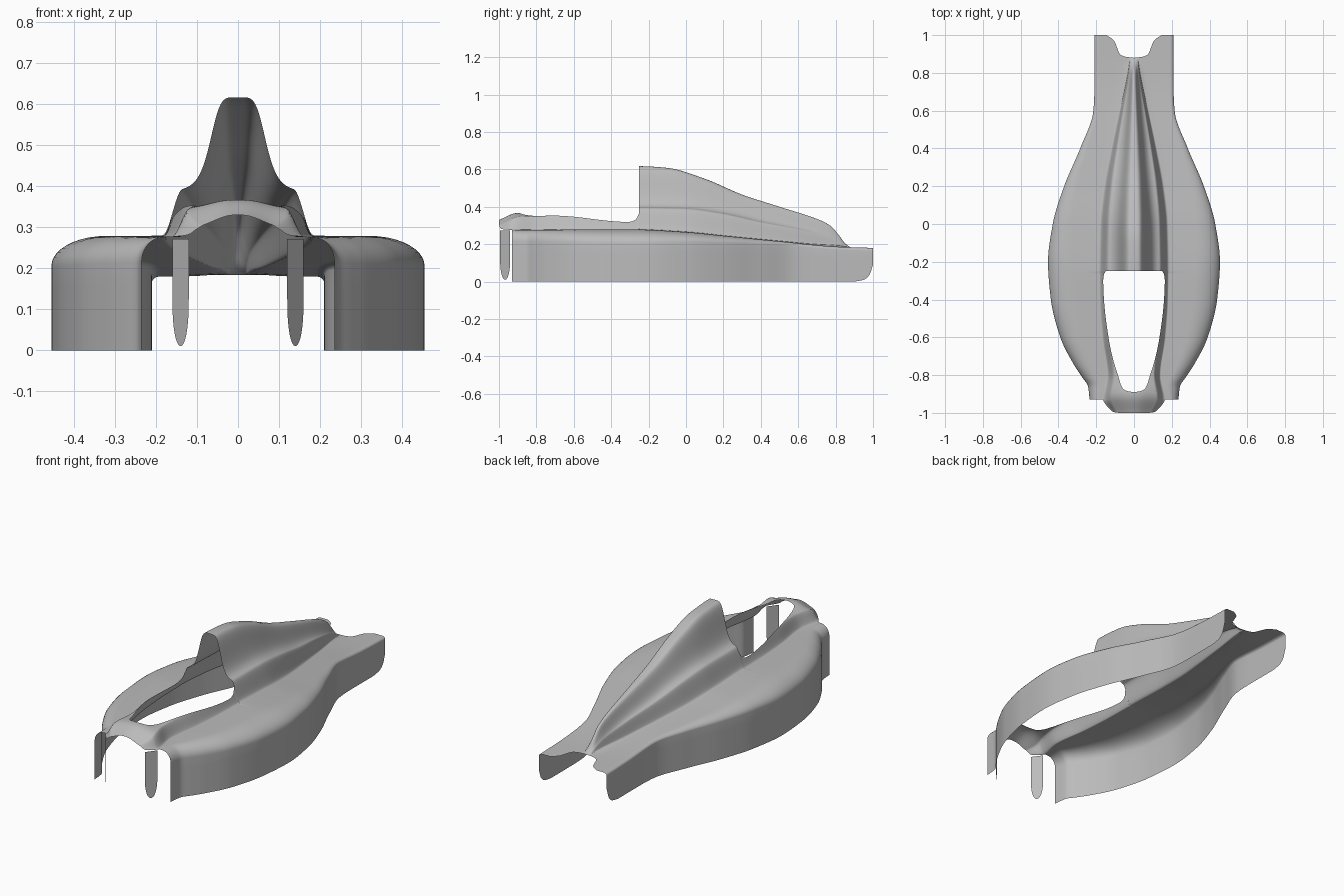
import bpy, bmesh, math

cube = bpy.data.objects.get("Cube")
if cube:
    bpy.data.objects.remove(cube, do_unlink=True)

grey = bpy.data.materials.new("body grey")
grey.use_nodes = True
grey.diffuse_color = (0.5, 0.5, 0.5, 1)
grey.node_tree.nodes["Principled BSDF"].inputs["Base Color"].default_value = (0.5, 0.5, 0.5, 1)


def curve(*pts):
    """Monotone smooth interpolation through (y, value) pairs."""
    n = len(pts)
    d = [(pts[i + 1][1] - pts[i][1]) / (pts[i + 1][0] - pts[i][0]) for i in range(n - 1)]
    m = [d[0]] + [2 * a * b / (a + b) if a * b > 0 else 0 for a, b in zip(d, d[1:])] + [d[-1]]

    def f(y):
        y = min(max(y, pts[0][0]), pts[-1][0])
        i = next(k for k in range(n - 1) if y <= pts[k + 1][0])
        h = pts[i + 1][0] - pts[i][0]
        t = (y - pts[i][0]) / h
        return (pts[i][1] * (1 + 2 * t) * (1 - t) ** 2 + m[i] * h * t * (1 - t) ** 2
                + pts[i + 1][1] * t * t * (3 - 2 * t) + m[i + 1] * h * t * t * (t - 1))
    return f


# Plan and height curves along the length
width = curve((-.93, .235), (-.86, .243), (-.81, .275), (-.75, .315), (-.6, .39), (-.4, .44), (-.2, .455),
              (0, .43), (.2, .37), (.4, .285), (.6, .215), (.7, .21), (1, .21))
deck = curve((-1, .265), (-.93, .27), (-.6, .278), (-.3, .279), (0, .265), (.2, .245), (.5, .215), (.8, .187), (1, .18))
round_x = curve((-.93, .05), (-.8, .08), (-.3, .13), (0, .1), (.3, .05), (.6, .02), (1, .02))
round_z = curve((-.93, .06), (-.3, .075), (0, .055), (.3, .03), (.6, .015), (1, .015))
wall_foot = curve((.9, 0), (.95, .01), (.98, .035), (1, .09))

# Hump curves: base half-width, shoulder height, fin half-width, fin height, fin squareness
base = curve((-1, .11), (-.93, .15), (-.8, .13), (-.6, .155), (-.4, .168), (-.25, .17), (0, .165), (.2, .145),
             (.4, .11), (.6, .07), (.8, .03), (.88, .02))
shoulder = curve((-1, .28), (-.9, .335), (-.8, .345), (-.6, .36), (-.4, .375), (-.25, .385), (0, .38), (.2, .355),
                 (.4, .31), (.6, .27), (.8, .21), (.88, .182))
fin_width = curve((-1, .085), (-.8, .1), (-.25, .07), (0, .068), (.2, .058), (.4, .045), (.6, .03), (.8, .017))
fin_top = curve((-1, .33), (-.9, .367), (-.8, .355), (-.6, .36), (-.3, .38), (-.26, .385), (-.25, .617), (-.1, .608),
                (.1, .55), (.3, .465), (.5, .40), (.7, .335), (.77, .30), (.82, .245), (.85, .205), (.88, .183))
squareness = curve((-1, 2.5), (-.8, 3), (-.25, 5), (.4, 4), (.88, 3))

# Opening half-widths and the nose tip outline
cockpit = curve((-.89, 0), (-.885, .035), (-.87, .06), (-.8, .085), (-.7, .115), (-.6, .135), (-.4, .159),
                (-.3, .163), (-.27, .16), (-.25, .15))
notch = curve((.88, 0), (.885, .045), (.9, .075), (.94, .092), (.97, .105), (1, .145))
tip = curve((-1, .08), (-.995, .11), (-.985, .124), (-.94, .16), (-.93, .165))


def height(x, y):
    d, b = deck(y), base(y)
    t = min(max((x / b - .8) / .28, 0), 1)
    ridge = max(shoulder(y) - d, 0) * (1 - t * t * (3 - 2 * t))
    fin = max(fin_top(y) - max(shoulder(y), d), 0) / (1 + (x / fin_width(y)) ** squareness(y))
    return d + ridge + fin


def section(y, start, wall):
    """Half cross-section from the centre or an opening to the foot of the side."""
    w, rx, rz = width(y), round_x(y), round_z(y)
    if not wall:
        return [(tip(y) * k / 30, y, height(tip(y) * k / 30, y)) for k in range(31)]
    end = w - rx
    mid = min(max(1.12 * base(y), start + .003), end - .002)
    xs = [start + (mid - start) * k / 36 for k in range(36)]
    xs += [mid + (end - mid) * k / 10 for k in range(11)]
    pts = [(x, y, height(x, y)) for x in xs]
    top = pts[-1][2]
    for k in range(1, 11):
        a = math.pi / 2 * k / 10
        pts.append((end + rx * math.sin(a), y, top - rz * (1 - math.cos(a))))
    foot = wall_foot(y)
    for k in range(1, 5):
        pts.append((w, y, top - rz + (foot - top + rz) * k / 4))
    return pts


def make_object(name, bm):
    bmesh.ops.remove_doubles(bm, verts=bm.verts, dist=.0002)
    mesh = bpy.data.meshes.new(name)
    bm.to_mesh(mesh)
    bm.free()
    mesh.materials.append(grey)
    ob = bpy.data.objects.new(name, mesh)
    bpy.context.collection.objects.link(ob)
    bpy.ops.object.select_all(action='DESELECT')
    ob.select_set(True)
    bpy.context.view_layer.objects.active = ob
    bpy.ops.object.shade_smooth_by_angle(angle=math.radians(50))
    mod = ob.modifiers.new("mirror", 'MIRROR')
    mod.use_clip = True
    mod.merge_threshold = .0005
    return ob


def closed(y):
    return 0


# Shell: lofted patches for tip, nose bridge, cockpit sides, engine cover, tail
shell = bmesh.new()
for y0, y1, rows, start, wall in ((-1, -.93, 14, closed, False), (-.93, -.89, 5, closed, True),
                                  (-.89, -.25, 50, cockpit, True), (-.25, .88, 70, closed, True),
                                  (.88, 1, 24, notch, True)):
    previous = None
    for r in range(rows + 1):
        y = y0 + (y1 - y0) * (1 - math.cos(math.pi * r / rows)) / 2
        row = [shell.verts.new(p) for p in section(y, start(y), wall)]
        if previous:
            for k in range(len(row) - 1):
                shell.faces.new((previous[k], row[k], row[k + 1], previous[k + 1]))
        previous = row
make_object("body_shell", shell)

# Mounting tabs: slanted hanging strips with rounded ends
tabs = bmesh.new()
outline = [(-1, .272), (-1, .13)]
outline += [(-math.cos(a), .13 - .12 * math.sin(a) ** .8) for a in (math.pi * k / 16 for k in range(1, 16))]
outline += [(1, .13), (1, .272)]
tabs.faces.new([tabs.verts.new((.14 + .02 * s, -.967 + .027 * s, z)) for s, z in outline])
make_object("mounting_tabs", tabs)
